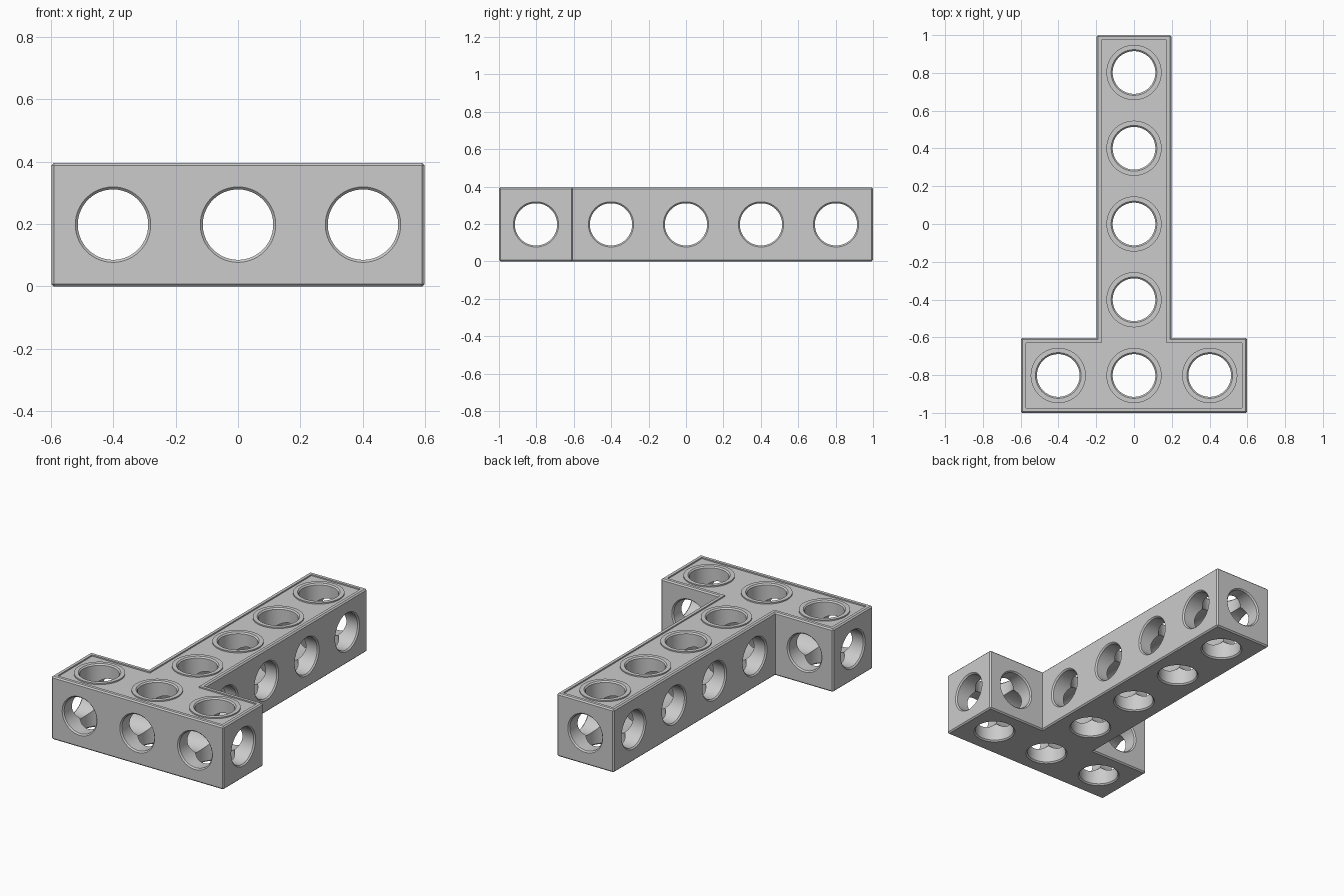
import bpy, bmesh, math
from mathutils import Matrix, Vector

if "Cube" in bpy.data.objects:
    bpy.data.objects.remove(bpy.data.objects["Cube"], do_unlink=True)

PITCH = 0.401                # hole spacing
GAP = 0.0025                 # clearance on every outer side
HALF = PITCH / 2 - GAP       # half width of a beam
HEIGHT = 2 * HALF
MID = HALF                   # height of the bore axes
FRONT_ROW = -2 * PITCH       # y of the cross bar
ARM = 1.5 * PITCH - GAP      # half length of the cross bar
CHAMFER = 0.008
BORE, MOUTH = 0.113, 0.121
RECESS, RIM, COLLAR = 0.008, 0.027, 0.146

grey = bpy.data.materials.new("grey_plastic")
grey.use_nodes = True
grey.diffuse_color = (0.6, 0.6, 0.6, 1)
grey.node_tree.nodes["Principled BSDF"].inputs["Base Color"].default_value = (0.6, 0.6, 0.6, 1)


def finish(bm, name):
    bmesh.ops.recalc_face_normals(bm, faces=bm.faces)
    mesh = bpy.data.meshes.new(name)
    bm.to_mesh(mesh)
    bm.free()
    mesh.materials.append(grey)
    ob = bpy.data.objects.new(name, mesh)
    bpy.context.collection.objects.link(ob)
    return ob


def tee(name, inset, z0, z1, chamfer=0):
    """T-shaped prism, shrunk sideways by inset."""
    arm, half = ARM - inset, HALF - inset
    front, inner, back = -1 + inset, FRONT_ROW + half, 1 - inset
    right = [(arm, front), (arm, inner), (half, inner), (half, back)]
    outline = right + [(-x, y) for x, y in reversed(right)]
    bm = bmesh.new()
    face = bm.faces.new([bm.verts.new((x, y, z0)) for x, y in outline])
    moved = bmesh.ops.extrude_face_region(bm, geom=[face])["geom"]
    verts = [v for v in moved if isinstance(v, bmesh.types.BMVert)]
    bmesh.ops.translate(bm, verts=verts, vec=(0, 0, z1 - z0))
    bmesh.ops.recalc_face_normals(bm, faces=bm.faces)
    if chamfer:
        edges = [e for e in bm.edges if e.is_convex]
        bmesh.ops.bevel(bm, geom=edges, offset=chamfer, segments=1,
                        affect='EDGES', profile=0.5)
    return finish(bm, name)


def lathe(name, profile, centre, axis, turn=0.0, sides=64):
    """Closed round solid from (radius, position) pairs along an axis."""
    bm = bmesh.new()
    rings = []
    for r, h in profile:
        angles = [2 * math.pi * i / sides + turn for i in range(sides)]
        rings.append([bm.verts.new((r * math.cos(a), r * math.sin(a), h)) for a in angles])
    for low, high in zip(rings, rings[1:]):
        for i in range(sides):
            j = (i + 1) % sides
            bm.faces.new((low[i], low[j], high[j], high[i]))
    bm.faces.new(rings[0])
    bm.faces.new(rings[-1])
    rot = Vector((0, 0, 1)).rotation_difference(Vector(axis)).to_matrix().to_4x4()
    bmesh.ops.transform(bm, matrix=Matrix.Translation(centre) @ rot, verts=bm.verts)
    return finish(bm, name)


def cut(target, cutter):
    """Subtract the cutter and discard it."""
    mod = target.modifiers.new("cut", 'BOOLEAN')
    mod.operation, mod.solver, mod.object = 'DIFFERENCE', 'EXACT', cutter
    graph = bpy.context.evaluated_depsgraph_get()
    mesh = bpy.data.meshes.new_from_object(target.evaluated_get(graph))
    target.modifiers.clear()
    target.data = mesh
    bpy.data.objects.remove(cutter, do_unlink=True)


def bore(target, centre, axis, half_length, turn):
    """Through hole with a small countersink at both mouths."""
    step, over = MOUTH - BORE, 0.01
    end = [(BORE, half_length - step), (MOUTH + over, half_length + over)]
    profile = [(r, -h) for r, h in reversed(end)] + end
    cut(target, lathe("bore_cutter", profile, centre, axis, turn))


# Beam body with chamfered outer edges
beam = tee("tee_beam", 0, 0, HEIGHT, CHAMFER)

# Hole positions in plan: the stem row, then the two arms
plan = [(0, i * PITCH) for i in range(-2, 3)] + [(s * PITCH, FRONT_ROW) for s in (-1, 1)]

# Shallow recess in the top, leaving a rim and a collar around each hole
panel = tee("recess_cutter", RIM, HEIGHT - RECESS, HEIGHT + 0.05)
for x, y in plan:
    ring = [(COLLAR, HEIGHT - 0.1), (COLLAR, HEIGHT + 0.1)]
    cut(panel, lathe("collar_cutter", ring, (x, y, 0), (0, 0, 1)))
cut(beam, panel)

# Vertical holes
for x, y in plan:
    bore(beam, (x, y, MID), (0, 0, 1), HALF, 0.011)

# Holes from side to side
for i in range(-2, 3):
    bore(beam, (0, i * PITCH, MID), (1, 0, 0), ARM if i == -2 else HALF, 0.023)

# Holes from front to back
bore(beam, (0, 0, MID), (0, 1, 0), 1, 0.037)
for s in (-1, 1):
    bore(beam, (s * PITCH, FRONT_ROW, MID), (0, 1, 0), HALF, 0.037)

# Smooth bores, crisp edges
bpy.ops.object.select_all(action='DESELECT')
beam.select_set(True)
bpy.context.view_layer.objects.active = beam
bpy.ops.object.shade_smooth_by_angle(angle=math.radians(25))
